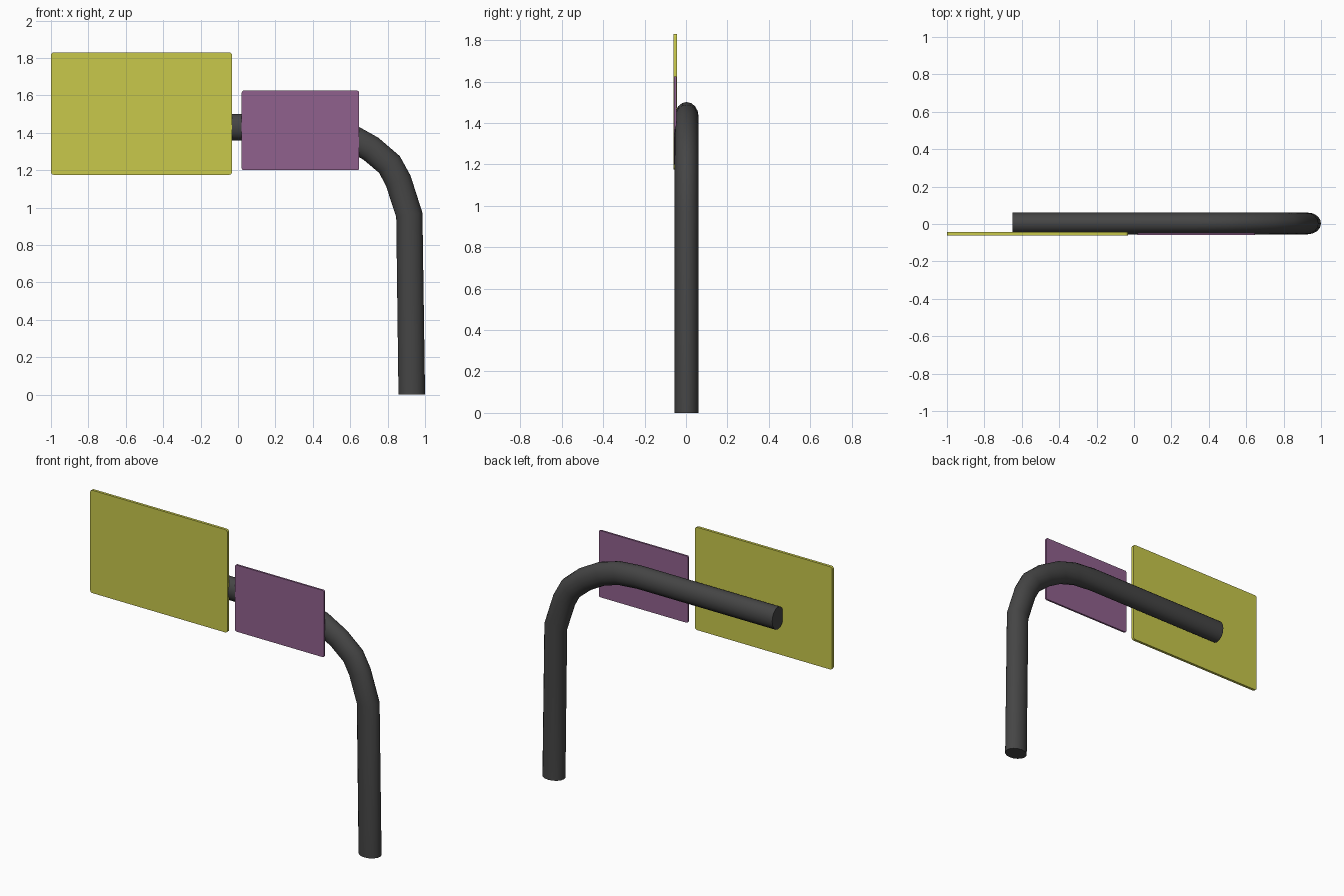
import bpy, bmesh, math
from mathutils import Vector

if "Cube" in bpy.data.objects:
    bpy.data.objects.remove(bpy.data.objects["Cube"])


def material(name, rgb):
    m = bpy.data.materials.new(name)
    m.diffuse_color = (*rgb, 1)
    m.use_nodes = True
    m.node_tree.nodes["Principled BSDF"].inputs["Base Color"].default_value = m.diffuse_color
    return m


def add_object(name, bm, mat, smooth=35):
    bmesh.ops.recalc_face_normals(bm, faces=bm.faces)
    mesh = bpy.data.meshes.new(name)
    bm.to_mesh(mesh)
    bm.free()
    mesh.materials.append(mat)
    ob = bpy.data.objects.new(name, mesh)
    bpy.context.collection.objects.link(ob)
    bpy.context.view_layer.objects.active = ob
    ob.select_set(True)
    bpy.ops.object.shade_smooth_by_angle(angle=math.radians(smooth))
    ob.select_set(False)
    return ob


# Bent pole: oval section swept along an x-z path
def pole(name, path, r_bend, r_y, y, mat, sides=16):
    bm = bmesh.new()
    pts = [Vector(p) for p in path]
    rings = []
    for i, p in enumerate(pts):
        if i == 0:
            t = Vector((0, 1))
        elif i == len(pts) - 1:
            t = Vector((-1, 0))
        else:
            t = ((pts[i + 1] - p).normalized() + (p - pts[i - 1]).normalized()).normalized()
        n = Vector((t.y, -t.x))
        ring = []
        for k in range(sides):
            a = math.tau * k / sides
            q = p + n * r_bend * math.cos(a)
            ring.append(bm.verts.new((q.x, y + r_y * math.sin(a), q.y)))
        rings.append(ring)
    for a, b in zip(rings, rings[1:]):
        for k in range(sides):
            j = (k + 1) % sides
            bm.faces.new((a[k], a[j], b[j], b[k]))
    bm.faces.new(rings[0])
    bm.faces.new(rings[-1])
    return add_object(name, bm, mat)


# Flat sign plate with slightly rounded corners
def sign(name, x0, x1, z0, z1, y0, y1, mat, r=0.015, steps=3):
    bm = bmesh.new()
    corners = [(x1 - r, z1 - r), (x0 + r, z1 - r), (x0 + r, z0 + r), (x1 - r, z0 + r)]
    front = []
    for c, (cx, cz) in enumerate(corners):
        for s in range(steps + 1):
            a = math.pi / 2 * (c + s / steps)
            front.append(bm.verts.new((cx + r * math.cos(a), y0, cz + r * math.sin(a))))
    face = bm.faces.new(front)
    ext = bmesh.ops.extrude_face_region(bm, geom=[face], use_keep_orig=True)
    verts = [v for v in ext["geom"] if isinstance(v, bmesh.types.BMVert)]
    bmesh.ops.translate(bm, verts=verts, vec=(0, y1 - y0, 0))
    return add_object(name, bm, mat)


dark = material("dark_metal", (0.06, 0.06, 0.06))
yellow = material("yellow_paint", (0.58, 0.58, 0.07))
purple = material("purple_paint", (0.28, 0.12, 0.27))

path = [(0.929, 0), (0.916, 0.96), (0.857, 1.143), (0.81, 1.23), (0.71, 1.315),
        (0.59, 1.382), (0.47, 1.418), (0.33, 1.43), (-0.65, 1.43)]
pole("bent_pole", path, 0.071, 0.058, 0.003, dark)
sign("large_sign", -1.0, -0.032, 1.175, 1.83, -0.061, -0.044, yellow)
sign("small_sign", 0.02, 0.648, 1.20, 1.625, -0.059, -0.047, purple, r=0.01)
